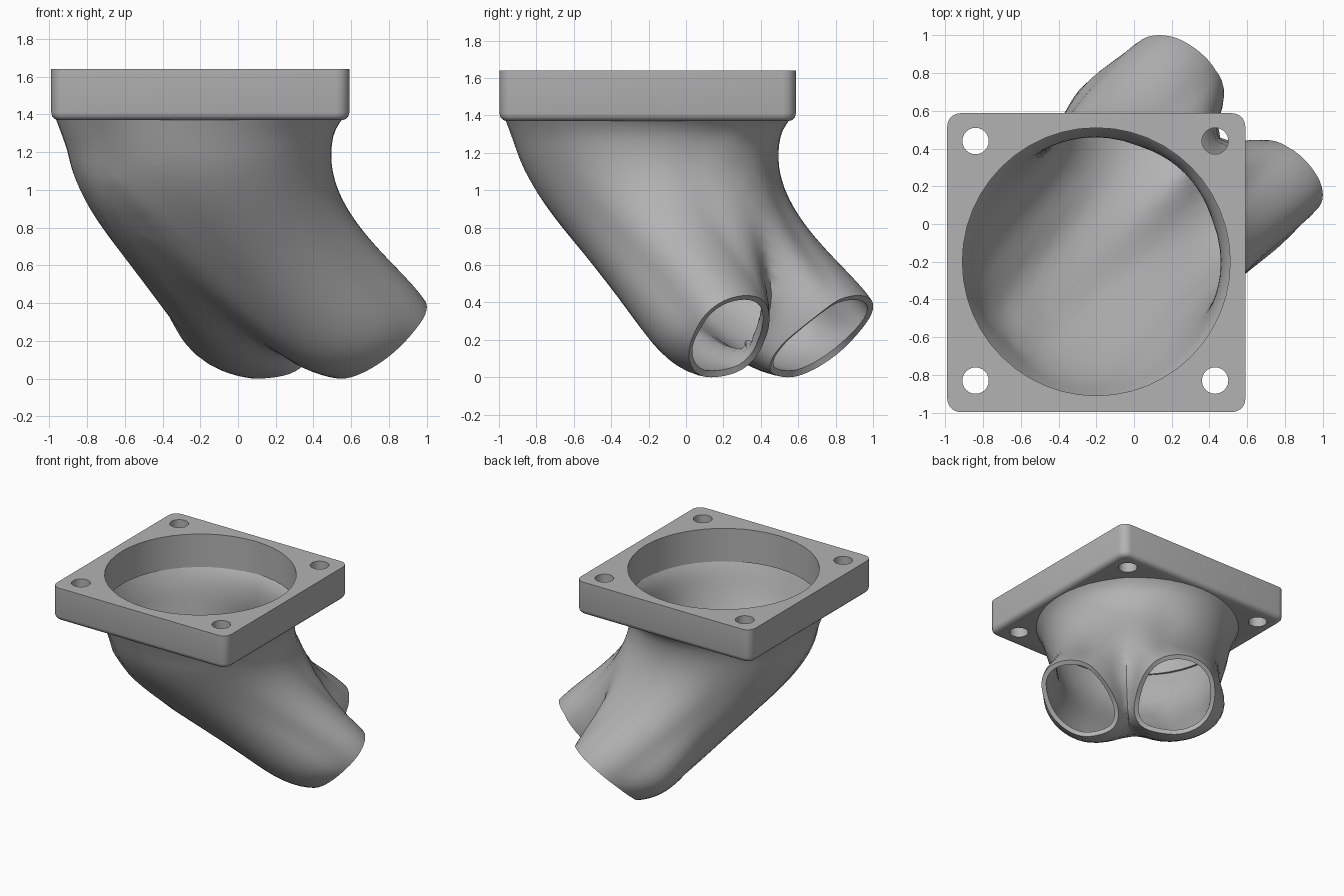
import bpy, bmesh, math
from mathutils import Vector

if "Cube" in bpy.data.objects:
    bpy.data.objects.remove(bpy.data.objects["Cube"])

grey = bpy.data.materials.new("plain_grey")
grey.diffuse_color = (0.45, 0.45, 0.45, 1)
grey.use_nodes = True
grey.node_tree.nodes["Principled BSDF"].inputs["Base Color"].default_value = grey.diffuse_color

CX = CY = -0.2      # inlet centre
WALL = 0.035
TOP = 1.64
FLANGE_Z = 1.37


def make_object(name, bm):
    mesh = bpy.data.meshes.new(name)
    bm.to_mesh(mesh)
    bm.free()
    mesh.materials.append(grey)
    ob = bpy.data.objects.new(name, mesh)
    bpy.context.collection.objects.link(ob)
    return ob


def finish(ob, angle):
    bpy.ops.object.select_all(action='DESELECT')
    ob.select_set(True)
    bpy.context.view_layer.objects.active = ob
    for m in list(ob.modifiers):
        bpy.ops.object.modifier_apply(modifier=m.name)
    bpy.ops.object.shade_smooth_by_angle(angle=math.radians(angle))


def clamp(x):
    return min(1, max(0, x))


def catmull(a, b, c, d, t):
    return 0.5 * (2 * b + (c - a) * t + (2 * a - 5 * b + 4 * c - d) * t * t
                  + (3 * b - a - 3 * c + d) * t ** 3)


# --- square mounting flange with rounded corners and rounded lower edge
bm = bmesh.new()
bmesh.ops.create_cube(bm, size=1)
for v in bm.verts:
    v.co = Vector((CX + v.co.x * 1.58, CY - 0.005 + v.co.y * 1.585,
                   (TOP + FLANGE_Z) / 2 + v.co.z * (TOP - FLANGE_Z)))
upright = [e for e in bm.edges if abs(e.verts[0].co.z - e.verts[1].co.z) > 0.1]
bmesh.ops.bevel(bm, geom=upright, offset=0.07, segments=5, profile=0.5, affect='EDGES')
lower = [e for e in bm.edges if all(v.co.z < FLANGE_Z + 0.001 for v in e.verts)]
bmesh.ops.bevel(bm, geom=lower, offset=0.04, segments=3, profile=0.5, affect='EDGES')
flange = make_object("mounting_flange", bm)

# --- cutter: round inlet and four screw holes
bm = bmesh.new()
holes = [(CX, CY, 0.71, 48)]
holes += [(x, y, 0.07, 24) for x in (-0.84, 0.43) for y in (-0.83, 0.44)]
for x, y, r, n in holes:
    made = bmesh.ops.create_cone(bm, cap_ends=True, segments=n, radius1=r, radius2=r, depth=1)
    bmesh.ops.translate(bm, verts=made["verts"], vec=(x, y, 1.5))
cutter = make_object("hole_cutter", bm)
cutter.hide_render = True
mod = flange.modifiers.new("holes", 'BOOLEAN')
mod.operation = 'DIFFERENCE'
mod.solver = 'EXACT'
mod.object = cutter
finish(flange, 35)
bpy.data.objects.remove(cutter)

# --- outlet rim of the right branch: (y, z) outline lying on a slanted plane
RIM = [(0.02, 0.17), (0.09, 0.32), (0.2, 0.41), (0.33, 0.44), (0.42, 0.4),
       (0.43, 0.25), (0.38, 0.12), (0.27, 0.03), (0.11, 0.005), (0.03, 0.06)]
rim = [Vector((0.73 - 0.9 * (y - 0.23) + 1.25 * (z - 0.22), y, z)) for y, z in RIM]
n = len(rim)
outlet = [catmull(rim[i - 1], rim[i], rim[(i + 1) % n], rim[(i + 2) % n], k / 5)
          for i in range(n) for k in range(5)]
centre = sum(outlet, Vector()) / len(outlet)
flow = Vector((1, 0.5, -1.2)).normalized()
lean = Vector((flow.x, flow.y, 0)).normalized()
side = Vector((-lean.y, lean.x, 0))
rise = side.cross(flow)
if rise.z < 0:
    rise = -rise
under = Vector((0.5, 0.7, 0.5)).normalized()

# --- loft the branch from the round inlet to the outlet, swelling before the rim
STEPS = 30
columns = []
for p1 in outlet:
    d = p1 - centre
    a = math.atan2(d.dot(side) / 0.23, d.dot(rise) / 0.3)
    radial = lean * math.cos(a) + side * math.sin(a)
    p0 = Vector((CX, CY, FLANGE_Z + 0.03)) + radial * 0.745
    dist = (p1 - p0).length
    t0 = (Vector((0, 0, -1)) - radial * 0.23) * 0.8 * dist
    t1 = flow * 1.25 * dist
    unit = d.normalized()
    swell = unit * (0.07 - 0.045 * max(0, unit.dot(rise)) + 0.12 * max(0, -unit.dot(under)))
    col = []
    for s in range(STEPS + 1):
        t = s / STEPS
        t = 1 - (1 - t) ** 1.3
        p = (p0 * (2 * t**3 - 3 * t**2 + 1) + t0 * (t**3 - 2 * t**2 + t)
             + p1 * (3 * t**2 - 2 * t**3) + t1 * (t**3 - t**2))
        shift = Vector((-0.07, -0.07, 0)) * math.sin(math.pi * t)
        collar = radial * 0.03 * clamp(1 - t / 0.13) ** 2
        col.append(p + shift + collar + swell * t * t * (1 - t ** 12))
    columns.append(col)

bm = bmesh.new()
grid = [[bm.verts.new(p) for p in col] for col in columns]
m = len(grid)
for i in range(m):
    a, b = grid[i], grid[(i + 1) % m]
    for s in range(STEPS):
        bm.faces.new((a[s], a[s + 1], b[s + 1], b[s]))
bm.normal_update()
first = next(iter(bm.faces))
out = first.calc_center_median() - Vector((CX, CY, 1.38))
if first.normal.dot(Vector((out.x, out.y, 0))) < 0:
    bmesh.ops.reverse_faces(bm, faces=bm.faces[:])

# --- keep the half beyond the diagonal and mirror it into the back branch
bmesh.ops.bisect_plane(bm, geom=bm.verts[:] + bm.edges[:] + bm.faces[:], dist=1e-5,
                       plane_co=(0, 0, 0), plane_no=(1, -1, 0), clear_inner=True)
copy = bmesh.ops.duplicate(bm, geom=bm.verts[:] + bm.edges[:] + bm.faces[:])["geom"]
for v in [g for g in copy if isinstance(g, bmesh.types.BMVert)]:
    v.co.x, v.co.y = v.co.y, v.co.x
bmesh.ops.reverse_faces(bm, faces=[g for g in copy if isinstance(g, bmesh.types.BMFace)])
bmesh.ops.remove_doubles(bm, verts=bm.verts[:], dist=0.002)

# fill out the web above and the groove below the branches, then soften the seam
for v in bm.verts:
    x, y, z = v.co
    off = (x + y) / 2 - (-0.2 + 0.45 * (1.4 - z) / 1.2)
    near = clamp(1 - abs(x - y) / 0.4)
    push = 0.09 * clamp(off / 0.15) * near * math.sin(math.pi * clamp((z - 0.2) / 1.1))
    push -= 0.07 * clamp(-off / 0.15) * near * math.sin(math.pi * clamp((z - 0.02) / 1.2))
    v.co.x += push
    v.co.y += push
for k in range(10):
    near = [v for v in bm.verts if abs(v.co.x - v.co.y) < 0.16 and not v.is_boundary]
    bmesh.ops.smooth_vert(bm, verts=near, factor=0.5, use_axis_x=True,
                          use_axis_y=True, use_axis_z=True)

# the back branch is a little wider; rest the lowest point on the ground
low = min(v.co.z for v in bm.verts)
for v in bm.verts:
    x, y, z = v.co
    w = clamp((y - x) / 0.25) * clamp(1 - z / 1.2)
    wide = 0.2 + (0.25 * clamp((y - 0.4) / 0.3) if x < 0.22 else 0)
    v.co.x = 0.22 + (x - 0.22) * (1 + wide * w)
    v.co.z -= low * (1 - z / 1.4)
duct = make_object("twin_outlet_duct", bm)
shell = duct.modifiers.new("wall", 'SOLIDIFY')
shell.thickness = WALL
shell.offset = -1
finish(duct, 40)
